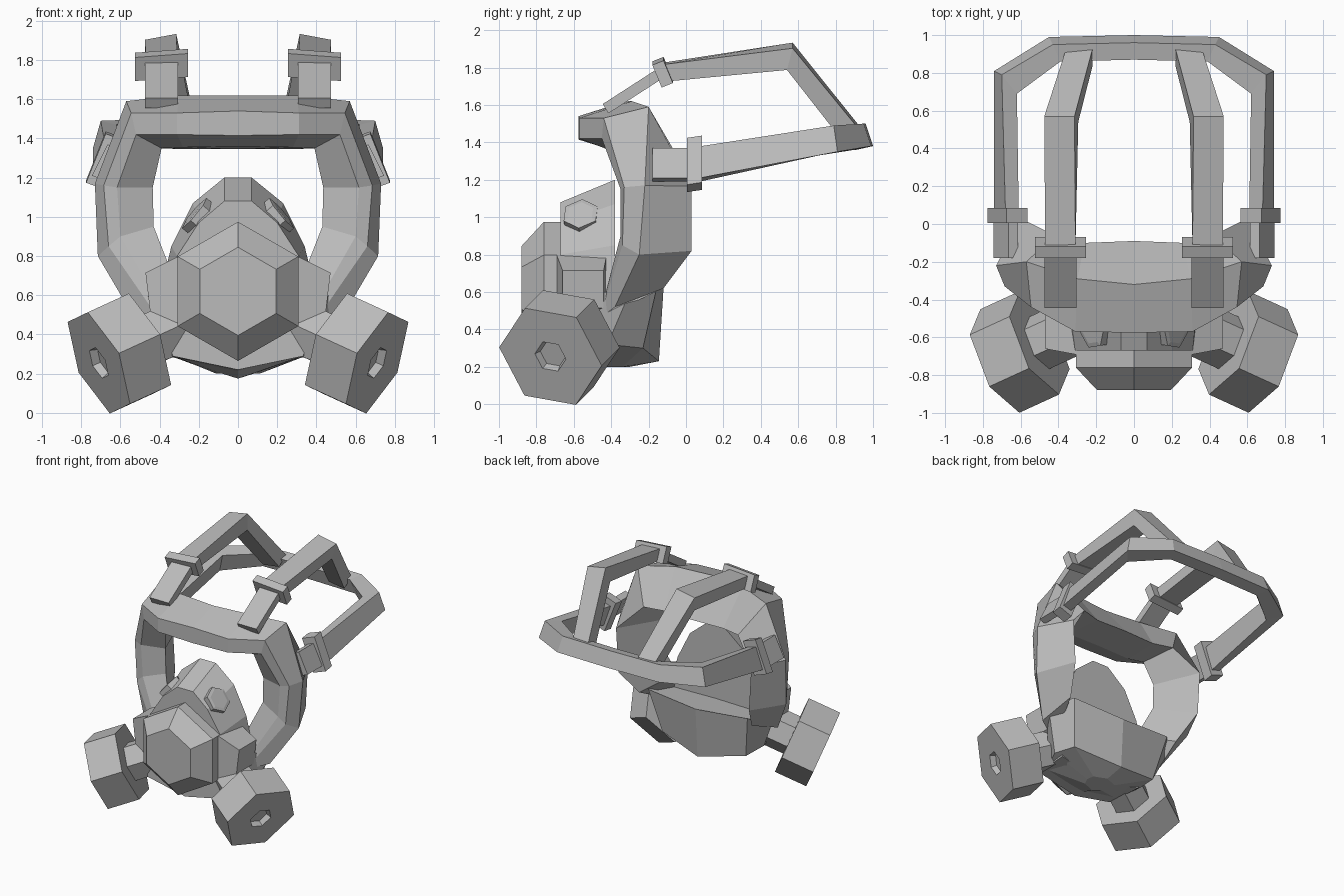
import bpy
import bmesh
from mathutils import Vector
from math import sin, cos, radians

default_cube = bpy.data.objects.get("Cube")
if default_cube:
    bpy.data.objects.remove(default_cube, do_unlink=True)

# One grey rubber colour for everything
grey = bpy.data.materials.new("rubber_grey")
grey.use_nodes = True
tone = (.5, .5, .5, 1)
grey.diffuse_color = tone
for node in grey.node_tree.nodes:
    if node.type == "BSDF_PRINCIPLED":
        node.inputs["Base Color"].default_value = tone


def loft(name, rings, cap_start=True, cap_end=True, mirror=False):
    """Skin a list of equal-length closed rings, with optional end caps."""
    bm = bmesh.new()
    loops = [[bm.verts.new(p) for p in ring] for ring in rings]
    count = len(loops[0])
    for low, high in zip(loops, loops[1:]):
        for i in range(count):
            j = (i + 1) % count
            bm.faces.new((low[i], low[j], high[j], high[i]))
    if cap_start:
        bm.faces.new(loops[0][::-1])
    if cap_end:
        bm.faces.new(loops[-1])
    bmesh.ops.recalc_face_normals(bm, faces=bm.faces)
    mesh = bpy.data.meshes.new(name)
    bm.to_mesh(mesh)
    bm.free()
    mesh.materials.append(grey)
    obj = bpy.data.objects.new(name, mesh)
    bpy.context.collection.objects.link(obj)
    if mirror:
        mod = obj.modifiers.new("mirror", "MIRROR")
        mod.use_axis[0] = True
        mod.use_clip = True
    return obj


def symmetric(half):
    """Complete a half ring that starts and ends on the centre plane."""
    return half + [(-x, y, z) for x, y, z in reversed(half[1:-1])]


def hex_prism(name, centre, axis, corner, steps, mirror=True):
    """Six-sided turned part; steps are (distance along axis, radius)."""
    centre, axis = Vector(centre), Vector(axis).normalized()
    u = Vector(corner)
    u = (u - axis * u.dot(axis)).normalized()
    v = axis.cross(u)
    rings = []
    for dist, radius in steps:
        angles = [radians(60 * k) for k in range(6)]
        rings.append([centre + axis * dist + (u * cos(a) + v * sin(a)) * radius
                      for a in angles])
    return loft(name, rings, mirror=mirror)


def strap(name, stations, cap_end=True):
    """Rectangular band; stations are (centre, half width, half thickness)."""
    rings = []
    for centre, width, thick in stations:
        c, w, t = Vector(centre), Vector(width), Vector(thick)
        rings.append([c + w + t, c - w + t, c - w - t, c + w - t])
    return loft(name, rings, cap_end=cap_end, mirror=True)


def buckle(name, centre, along, width, thick):
    c, d = Vector(centre), Vector(along)
    strap(name, [(c - d, width, thick), (c + d, width, thick)])


# Visor frame: five-sided section from the brow centre down to the cheek
loft("visor_frame", [
    [(0, -.4, 1.36), (0, -.575, 1.415), (0, -.575, 1.54),
     (0, -.32, 1.62), (0, -.09, 1.345)],
    [(.28, -.4, 1.355), (.31, -.57, 1.42), (.31, -.57, 1.53),
     (.3, -.29, 1.62), (.26, -.1, 1.345)],
    [(.39, -.36, 1.35), (.52, -.45, 1.42), (.545, -.44, 1.53),
     (.57, -.2, 1.59), (.42, -.06, 1.35)],
    [(.435, -.3, 1.15), (.617, -.35, 1.15), (.685, -.33, 1.16),
     (.73, -.22, 1.17), (.6, .03, 1.165)],
    [(.43, -.3, .95), (.6, -.35, .9), (.66, -.34, .85),
     (.715, -.25, .8), (.58, .03, .82)],
    [(.34, -.38, .72), (.36, -.46, .48), (.39, -.46, .46),
     (.55, -.38, .52), (.5, -.12, .62)],
], cap_start=False, mirror=True)

# Chin shell behind and below the respirator
loft("chin_shell", [symmetric(half) for half in (
    [(0, -.12, .62), (.44, -.15, .65), (.56, -.3, .6),
     (.4, -.5, .6), (0, -.5, .6)],
    [(0, -.145, .23), (.37, -.23, .3), (.4, -.42, .32),
     (.33, -.6, .29), (0, -.62, .23)],
    [(0, -.3, .2), (.1, -.34, .2), (.11, -.4, .2),
     (.08, -.46, .2), (0, -.47, .175)],
)])

# Respirator cone over nose, mouth and chin
back_profile = [(0, 1.2), (.07, 1.2), (.23, 1.07), (.34, .85),
                (.4, .6), (.36, .29), (0, .2)]
front_profile = [(0, 1.08), (.07, 1.08), (.2, .97), (.31, .8),
                 (.34, .43), (.335, .29), (0, .22)]
loft("respirator_cone", [
    symmetric([(x, y, z) for x, z in profile])
    for y, profile in ((-.38, back_profile), (-.67, front_profile))])

# Snout with bevelled hexagonal front
hex_prism("snout", (0, -.6, .62), (0, -1, 0), (0, 0, 1),
          [(0, .355), (.16, .355), (.28, .225)], mirror=False)

# Tapered boxy cheek lobes beside the snout
strap("cheek_lobe", [
    ((.26, -.56, .62), (0, .14, 0), (0, 0, .2)),
    ((.46, -.55, .615), (0, .11, 0), (.012, 0, .1))])

# Small valves on the upper slopes of the cone
hex_prism("valve", (.2, -.56, 1.0), (.77, -.12, .64), (0, 0, 1),
          [(-.06, .1), (.03, .1), (.035, .075)])

# Filter canisters with a hexagonal recess, and their necks
filter_place = dict(centre=(.71, -.725, .255), axis=(.84, -.385, -.385),
                    corner=(.159, .138, .208))
hex_prism("filter_canister", **filter_place,
          steps=[(-.25, .297), (0, .297), (0, .09), (-.04, .075)])
hex_prism("filter_neck", **filter_place, steps=[(-.58, .15), (-.24, .15)])

# Crown straps: thin tab, buckle, then a thick band over the head
strap("crown_tab", [
    ((.39, -.43, 1.58), (.085, 0, 0), (0, -.015, .025)),
    ((.39, -.12, 1.78), (.085, 0, 0), (0, -.015, .025))])
buckle("crown_buckle", (.39, -.125, 1.775), (0, .03, .012),
       (.135, 0, -.01), (0, -.025, .06))
strap("crown_strap", [
    ((.39, -.12, 1.775), (.08, 0, -.005), (0, -.01, .045)),
    ((.385, .555, 1.86), (.08, 0, -.015), (.01, .015, .058)),
    ((.29, .88, 1.45), (.07, 0, -.01), (0, .045, .03))])

# Side straps: anchor tab, buckle, then a band round the back of the head
strap("side_tab", [
    ((.68, -.18, 1.28), (-.04, 0, .08), (.025, 0, .01)),
    ((.68, .04, 1.28), (-.04, 0, .08), (.025, 0, .01))])
buckle("side_buckle", (.67, .045, 1.285), (0, .04, .006),
       (-.05, 0, .125), (.055, 0, .02))
strap("head_band", [
    ((.675, .05, 1.28), (-.03, 0, .085), (.035, 0, .01)),
    ((.68, .75, 1.41), (-.02, -.01, .07), (.04, .05, .01)),
    ((.42, .925, 1.43), (-.01, -.02, .06), (.02, .045, .01)),
    ((0, .935, 1.43), (0, -.02, .06), (0, .045, .01)),
], cap_end=False)
